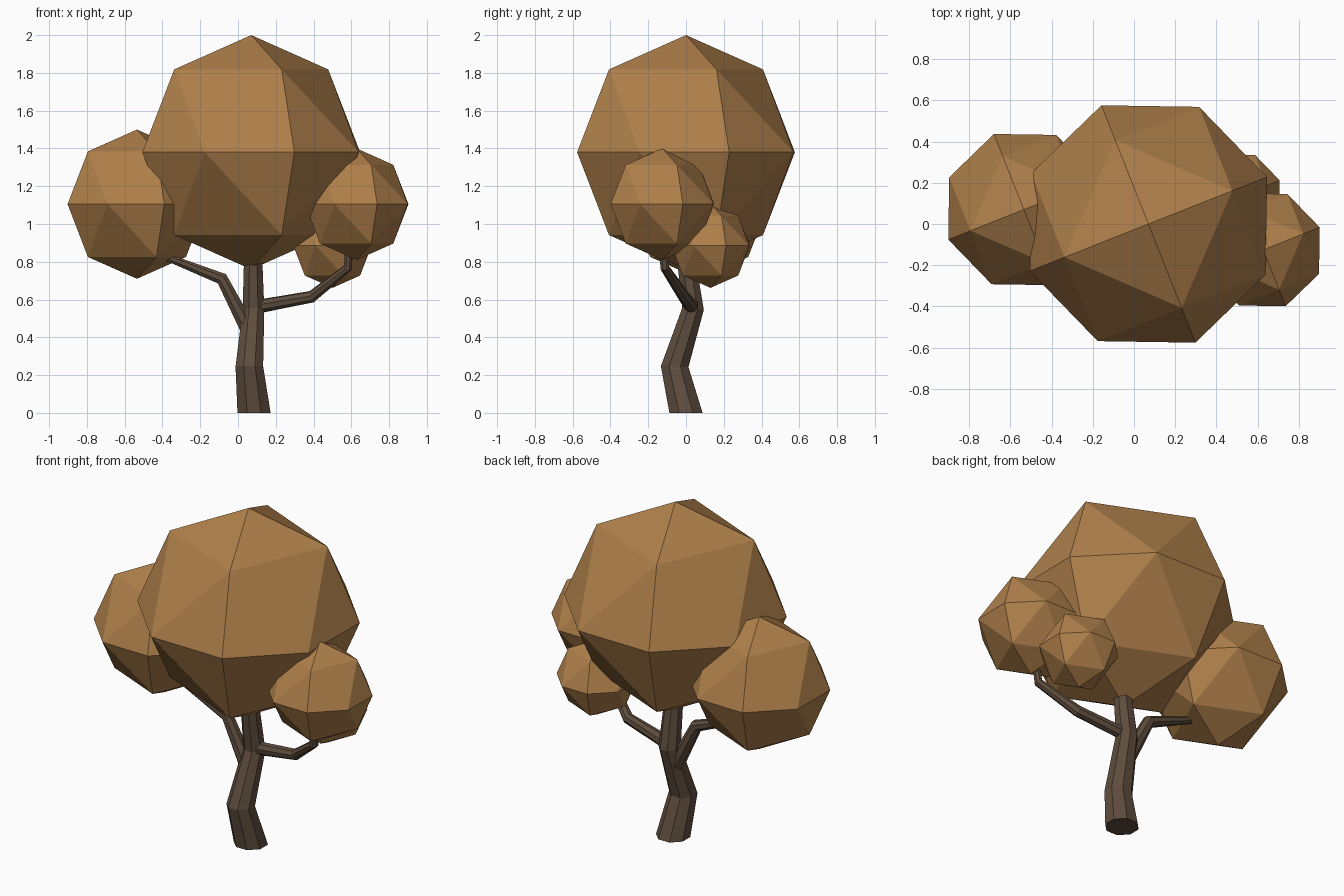
import bpy, bmesh, math
from itertools import product
from mathutils import Vector, Matrix

if "Cube" in bpy.data.objects:
    bpy.data.objects.remove(bpy.data.objects["Cube"])


def material(name, rgb):
    m = bpy.data.materials.new(name)
    m.diffuse_color = (*rgb, 1)
    m.use_nodes = True
    m.node_tree.nodes["Principled BSDF"].inputs["Base Color"].default_value = m.diffuse_color
    return m


LEAF = material("autumn_leaf", (0.43, 0.215, 0.07))
BARK = material("bark", (0.115, 0.075, 0.048))


def finish(name, bm, mat):
    bmesh.ops.recalc_face_normals(bm, faces=bm.faces)
    me = bpy.data.meshes.new(name)
    bm.to_mesh(me)
    bm.free()
    me.materials.append(mat)
    ob = bpy.data.objects.new(name, me)
    bpy.context.collection.objects.link(ob)
    return ob


def foliage(name, centre, radius):
    """Octahedron subdivided once: 6 axis points plus 12 edge midpoints."""
    bm = bmesh.new()
    for p in product((-1, 0, 1), repeat=3):
        if 0 < sum(map(abs, p)) < 3:
            bm.verts.new(Vector(p).normalized() * radius)
    bmesh.ops.convex_hull(bm, input=bm.verts)
    bm.transform(Matrix.Translation(centre) @ Matrix.Rotation(math.radians(21.6), 4, 'Z'))
    finish(name, bm, LEAF)


def limb(name, path, sides=8, flat_base=False):
    """Tapered tube through (x, y, z, radius) points with mitred joints."""
    bm = bmesh.new()
    pts = [Vector(p[:3]) for p in path]
    rings = []
    for i, p in enumerate(pts):
        t = Vector((0, 0, 0))
        if i > 0:
            t += (p - pts[i - 1]).normalized()
        if i < len(pts) - 1:
            t += (pts[i + 1] - p).normalized()
        if i == 0 and flat_base:
            t = Vector((0, 0, 1))
        rot = Vector((0, 0, 1)).rotation_difference(t.normalized())
        ring = []
        for k in range(sides):
            a = math.tau * (k + 0.5) / sides
            ring.append(bm.verts.new(p + rot @ Vector((math.cos(a), math.sin(a), 0)) * path[i][3]))
        rings.append(ring)
    for a, b in zip(rings, rings[1:]):
        for k in range(sides):
            j = (k + 1) % sides
            bm.faces.new((a[k], a[j], b[j], b[k]))
    bm.faces.new(rings[0])
    bm.faces.new(rings[-1])
    finish(name, bm, BARK)


# Leaf clumps
foliage("main_foliage", (0.07, 0, 1.38), 0.62)
foliage("left_foliage", (-0.535, 0.07, 1.105), 0.395)
foliage("right_foliage", (0.628, -0.125, 1.105), 0.295)
foliage("lower_foliage", (0.50, 0.13, 0.885), 0.223)

# Trunk and branches
limb("trunk", [(0.085, 0, 0, 0.095), (0.06, -0.06, 0.245, 0.079),
               (0.082, 0.037, 0.55, 0.062), (0.08, 0, 0.82, 0.052),
               (0.08, -0.01, 0.95, 0.045)], flat_base=True)
limb("left_branch", [(0.06, 0.015, 0.43, 0.045), (-0.085, 0.02, 0.71, 0.035),
                     (-0.34, 0.03, 0.81, 0.022), (-0.41, 0.04, 0.835, 0.02)])
limb("right_branch", [(0.08, 0.035, 0.558, 0.038), (0.39, -0.01, 0.615, 0.032),
                      (0.582, -0.112, 0.768, 0.025), (0.588, -0.125, 0.89, 0.021)])
